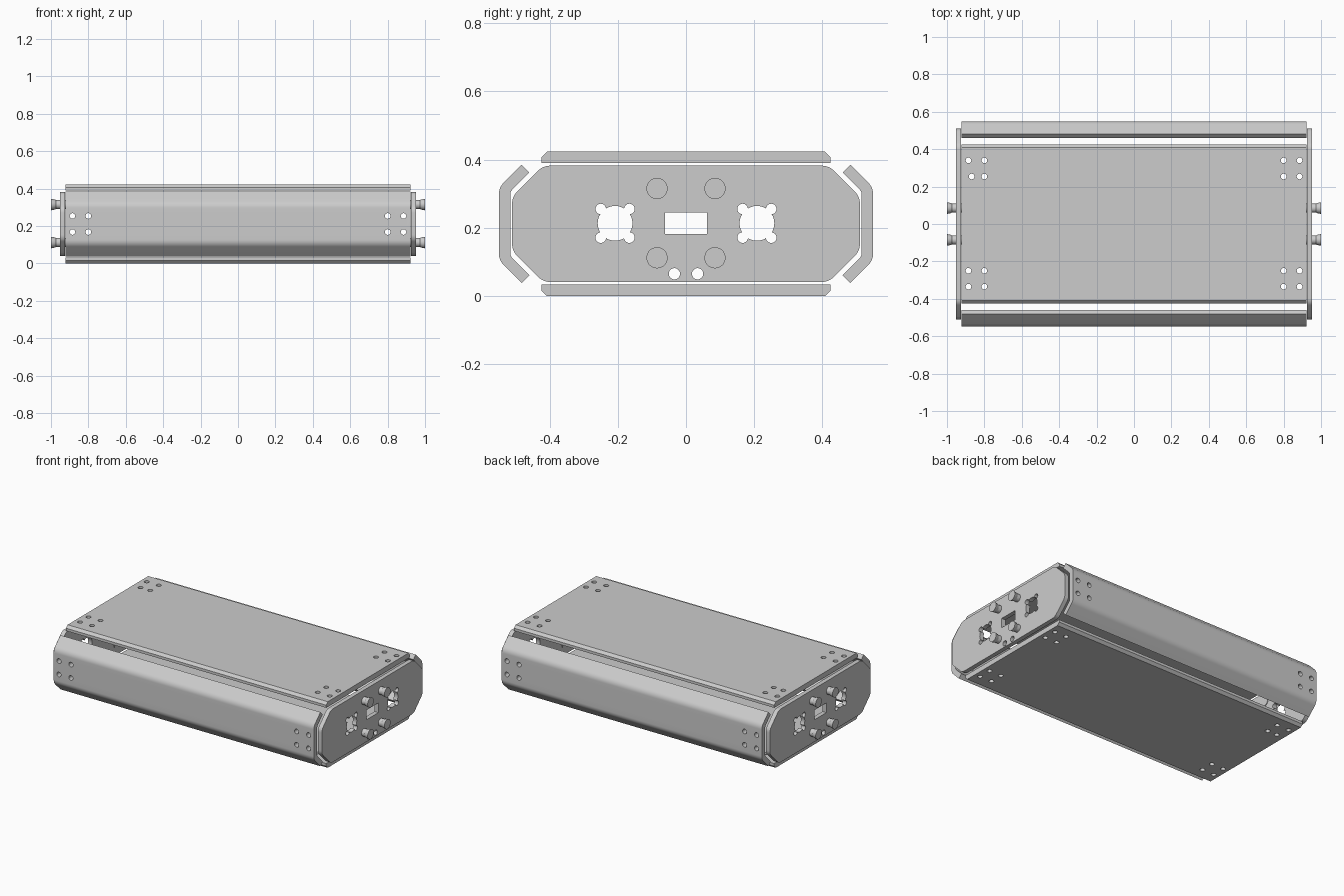
import bpy
import bmesh
import math
from mathutils import Vector, Matrix

cube = bpy.data.objects.get("Cube")
if cube:
    bpy.data.objects.remove(cube, do_unlink=True)

grey = bpy.data.materials.new("satin grey")
grey.use_nodes = True
COLOUR = (0.605, 0.605, 0.605, 1)
grey.diffuse_color = COLOUR
grey.node_tree.nodes["Principled BSDF"].inputs["Base Color"].default_value = COLOUR

MID_Z = 0.2115             # mid height of the case
HALF_LEN = 0.922           # half length of the panels
PLATE_X = (0.924, 0.952)   # inner and outer face of an end plate


def make_object(name, bm):
    bmesh.ops.recalc_face_normals(bm, faces=bm.faces)
    mesh = bpy.data.meshes.new(name)
    bm.to_mesh(mesh)
    bm.free()
    mesh.materials.append(grey)
    obj = bpy.data.objects.new(name, mesh)
    bpy.context.collection.objects.link(obj)
    return obj


def rounded(corners, steps=6):
    """Round each (y, z, radius) corner of a closed outline."""
    out = []
    for i, (y, z, r) in enumerate(corners):
        p = Vector((y, z))
        if r == 0:
            out.append(p)
            continue
        a = (Vector(corners[i - 1][:2]) - p).normalized()
        b = (Vector(corners[(i + 1) % len(corners)][:2]) - p).normalized()
        half = a.angle(b) / 2
        centre = p + (a + b).normalized() * (r / math.sin(half))
        start = (p + a * (r / math.tan(half)) - centre).normalized()
        end = (p + b * (r / math.tan(half)) - centre).normalized()
        for k in range(steps + 1):
            out.append(centre + start.lerp(end, k / steps).normalized() * r)
    return out


def extrude_x(name, outline, x0, x1):
    bm = bmesh.new()
    face = bm.faces.new([bm.verts.new((x0, p[0], p[1])) for p in outline])
    ext = bmesh.ops.extrude_face_region(bm, geom=[face])
    moved = [v for v in ext["geom"] if isinstance(v, bmesh.types.BMVert)]
    bmesh.ops.translate(bm, verts=moved, vec=(x1 - x0, 0, 0))
    # Keep the starting face so that the part is a closed solid
    if not face.is_valid:
        bmesh.ops.holes_fill(bm, edges=[e for e in bm.edges if e.is_boundary])
    return make_object(name, bm)


def cylinder_cutter(centre, radius, depth, axis):
    turn = {"X": Matrix.Rotation(math.pi / 2, 4, "Y"),
            "Y": Matrix.Rotation(math.pi / 2, 4, "X"),
            "Z": Matrix.Identity(4)}[axis]
    bm = bmesh.new()
    bmesh.ops.create_cone(bm, cap_ends=True, segments=32, radius1=radius, radius2=radius,
                          depth=depth, matrix=Matrix.Translation(centre) @ turn)
    return make_object("hole_cutter", bm)


def box_cutter(centre, size):
    bm = bmesh.new()
    bmesh.ops.create_cube(bm, size=1, matrix=Matrix.Translation(centre) @ Matrix.Diagonal((*size, 1)))
    return make_object("slot_cutter", bm)


def cut(obj, cutter):
    mod = obj.modifiers.new("hole", "BOOLEAN")
    mod.operation = "DIFFERENCE"
    mod.solver = "EXACT"
    mod.object = cutter
    bpy.context.view_layer.objects.active = obj
    bpy.ops.object.modifier_apply(modifier=mod.name)
    bpy.data.objects.remove(cutter, do_unlink=True)


def smooth(obj):
    bpy.ops.object.select_all(action="DESELECT")
    obj.select_set(True)
    bpy.context.view_layer.objects.active = obj
    bpy.ops.object.shade_smooth_by_angle(angle=math.radians(30))


def mirrored_copy(obj, name, axis):
    """Copy a part across x, y (through 0) or z (through mid height)."""
    bm = bmesh.new()
    bm.from_mesh(obj.data)
    for v in bm.verts:
        v.co[axis] = (2 * MID_Z if axis == 2 else 0) - v.co[axis]
    copy = make_object(name, bm)
    smooth(copy)
    return copy


HOLE_X = [s * x for s in (-1, 1) for x in (0.80, 0.885)]

# Flat cover with chamfered long edges and screw holes near the corners
cover = extrude_x("top_cover", [(-0.424, 0.39), (0.424, 0.39), (0.424, 0.407),
                                (0.408, 0.423), (-0.408, 0.423), (-0.424, 0.407)],
                  -HALF_LEN, HALF_LEN)
for x in HOLE_X:
    for y in (-0.335, -0.25, 0.254, 0.34):
        odd = x < -0.85 and 0.2 < y < 0.3    # one hole sits off the pattern
        cut(cover, cylinder_cutter((-0.868 if odd else x, y, 0.405), 0.015, 0.2, "Z"))
smooth(cover)
mirrored_copy(cover, "bottom_cover", 2)

# Bent side panel with screw holes
upper = [(-0.459, 0.362, 0), (-0.482, 0.385, 0), (-0.549, 0.318, 0.05)]
lower = [(y, 2 * MID_Z - z, r) for y, z, r in reversed(upper)]
inner = [(-0.515, 2 * MID_Z - 0.306, 0.018), (-0.515, 0.306, 0.018)]
panel = extrude_x("front_panel", rounded(upper + lower + inner), -HALF_LEN, HALF_LEN)
for x in HOLE_X:
    for z in (0.168, 0.254):
        cut(panel, cylinder_cutter((x, -0.53, z), 0.015, 0.2, "Y"))
smooth(panel)
mirrored_copy(panel, "back_panel", 1)

# Eight-sided end plate with rounded corners
quarter = [(0.51, 0.291, 0.05), (0.419, 0.382, 0.05)]
top_half = quarter + [(-y, z, r) for y, z, r in reversed(quarter)]
outline = top_half + [(y, 2 * MID_Z - z, r) for y, z, r in reversed(top_half)]
plate = extrude_x("left_end_plate", rounded(outline), *PLATE_X)
PX = sum(PLATE_X) / 2
for s in (-1, 1):
    # Socket opening with four screw ears, and a small lower hole
    cut(plate, cylinder_cutter((PX, s * 0.208, 0.213), 0.051, 0.2, "X"))
    for dy in (-0.042, 0.042):
        for dz in (-0.042, 0.042):
            cut(plate, cylinder_cutter((PX, s * 0.208 + dy, 0.213 + dz), 0.0155, 0.2, "X"))
    cut(plate, cylinder_cutter((PX, s * 0.034, 0.065), 0.0165, 0.2, "X"))
cut(plate, box_cutter((PX, 0, 0.213), (0.2, 0.122, 0.062)))
smooth(plate)
mirrored_copy(plate, "right_end_plate", 0)

# Flared knobs on the end plates
KNOB = [(0.92, 0.024), (0.974, 0.024), (0.978, 0.027), (1.0, 0.031)]
for y, row in ((-0.085, "front"), (0.085, "back")):
    for z, level in ((0.112, "lower"), (0.315, "upper")):
        bm = bmesh.new()
        rings = []
        for x, r in KNOB:
            angles = [2 * math.pi * k / 32 for k in range(32)]
            rings.append([bm.verts.new((x, y + r * math.cos(a), z + r * math.sin(a)))
                          for a in angles])
        for a, b in zip(rings, rings[1:]):
            for k in range(32):
                j = (k + 1) % 32
                bm.faces.new((a[k], a[j], b[j], b[k]))
        bm.faces.new(rings[0])
        bm.faces.new(rings[-1])
        knob = make_object(f"left_{row}_{level}_knob", bm)
        smooth(knob)
        mirrored_copy(knob, f"right_{row}_{level}_knob", 0)
